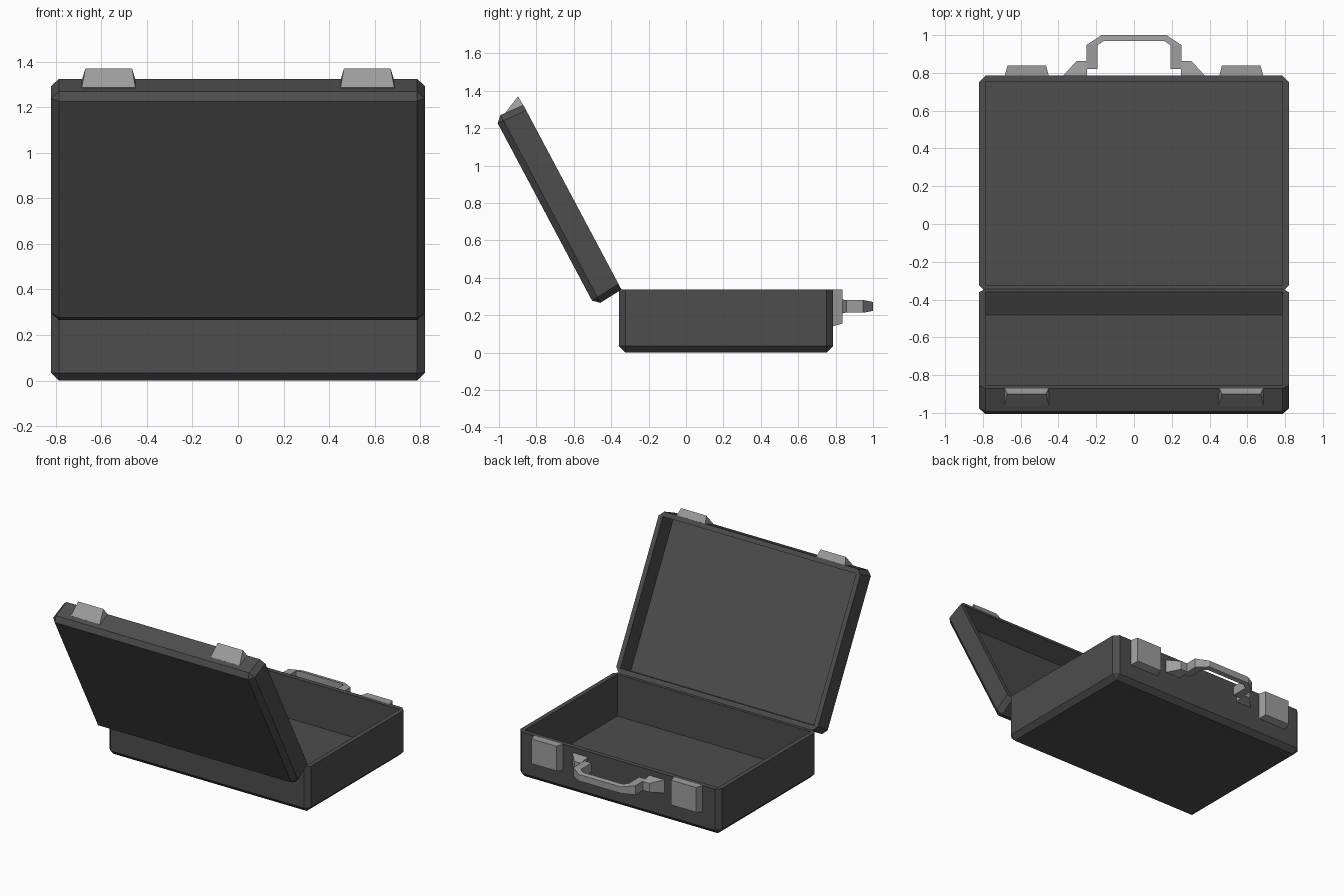
import bpy, bmesh, math
from mathutils import Vector

if "Cube" in bpy.data.objects:
    bpy.data.objects.remove(bpy.data.objects["Cube"])


def material(name, v):
    m = bpy.data.materials.new(name)
    m.diffuse_color = (v, v, v, 1)
    m.use_nodes = True
    m.node_tree.nodes["Principled BSDF"].inputs["Base Color"].default_value = m.diffuse_color
    return m


SHELL = material("dark grey shell", 0.075)
METAL = material("light grey metal", 0.34)


def add(name, bm, mat):
    bmesh.ops.recalc_face_normals(bm, faces=bm.faces)
    me = bpy.data.meshes.new(name)
    bm.to_mesh(me)
    bm.free()
    me.materials.append(mat)
    ob = bpy.data.objects.new(name, me)
    bpy.context.collection.objects.link(ob)
    return ob


def box(x, y0, y1, z0, z1):
    bm = bmesh.new()
    bmesh.ops.create_cube(bm, size=1)
    for v in bm.verts:
        v.co = Vector((v.co.x * 2 * x, y1 if v.co.y > 0 else y0, z1 if v.co.z > 0 else z0))
    return bm


def tray(name, x, y0, y1, z0, z1, taper=0.0, c=0.034, wall=0.034):
    """Chamfered box, open at the top; the rim may taper in along y."""
    bm = box(x, y0, y1, z0, z1)
    for v in bm.verts:
        if v.co.z > z1 - 1e-4:
            v.co.y += taper if v.co.y < (y0 + y1) / 2 else -taper
    edges = [e for e in bm.edges if min(v.co.z for v in e.verts) < z1 - 1e-4]
    bmesh.ops.bevel(bm, geom=edges, offset=c, segments=1, affect='EDGES', profile=0.5)
    ob = add(name, bm, SHELL)
    w = wall + taper
    cutter = add(name + "_cutter", box(x - wall, y0 + w, y1 - w, z0 + 0.03, z1 + 0.1), SHELL)
    cutter.hide_render = True
    cutter.hide_set(True)
    mod = ob.modifiers.new("hollow", 'BOOLEAN')
    mod.operation = 'DIFFERENCE'
    mod.solver = 'EXACT'
    mod.object = cutter
    return ob, cutter


def hull(name, pts, mat):
    bm = bmesh.new()
    vs = [bm.verts.new(p) for p in pts]
    bmesh.ops.convex_hull(bm, input=vs)
    bmesh.ops.dissolve_limit(bm, angle_limit=0.01, verts=bm.verts, edges=bm.edges)
    return add(name, bm, mat)


# Case base and the open lid, hinged at the back edge
tray("case_base", 0.82, -0.358, 0.786, 0, 0.337)
HINGE, TILT = Vector((0, -0.345, 0.337)), math.radians(-62)


def open_up(ob):
    ob.location = HINGE
    ob.rotation_euler.x = TILT


for ob in tray("case_lid", 0.82, -1.13, 0.012, -0.167, 0, taper=0.012):
    open_up(ob)

ZC = 0.247  # height of the handle
for s, side in ((-1, "left"), (1, "right")):
    # Latch plates on the base
    hull("base_latch_" + side,
         [(s * x, 0.78, z) for x in (0.45, 0.686) for z in (0.14, 0.337)] +
         [(s * x, 0.838, z) for x in (0.465, 0.67) for z in (0.155, 0.337)], METAL)
    # Wedge latches on the lid
    open_up(hull("lid_latch_" + side,
                 [(s * x, -1.128, -0.10) for x in (0.45, 0.686)] +
                 [(s * x, -1.11, 0) for x in (0.45, 0.686)] +
                 [(s * x, -1.11, -0.09) for x in (0.45, 0.686)] +
                 [(s * x, -1.172, -0.004) for x in (0.465, 0.67)], METAL))
    # Handle brackets
    hull("handle_bracket_" + side,
         [(s * x, 0.78, ZC + h) for x in (0.25, 0.38) for h in (-0.05, 0.05)] +
         [(s * x, 0.862, ZC + h) for x in (0.25, 0.305) for h in (-0.032, 0.032)], METAL)

# Handle: four-sided section swept along inner and outer points
half = [((0.193, 0.82), (0.252, 0.82), 0.034, 0.034),
        ((0.193, 0.947), (0.252, 0.947), 0.034, 0.034),
        ((0.161, 0.968), (0.172, 1.0), 0.030, 0.024)]
path = [(s * i[0], i[1], s * o[0], o[1], hi, ho)
        for s, seq in ((1, half), (-1, half[::-1])) for i, o, hi, ho in seq]
bm = bmesh.new()
rings = [[bm.verts.new(p) for p in ((ix, iy, ZC - hi), (ox, oy, ZC - ho),
                                    (ox, oy, ZC + ho), (ix, iy, ZC + hi))]
         for ix, iy, ox, oy, hi, ho in path]
for a, b in zip(rings, rings[1:]):
    for k in range(4):
        bm.faces.new((a[k], a[(k + 1) % 4], b[(k + 1) % 4], b[k]))
bm.faces.new(rings[0])
bm.faces.new(rings[-1])
add("handle_grip", bm, METAL)
